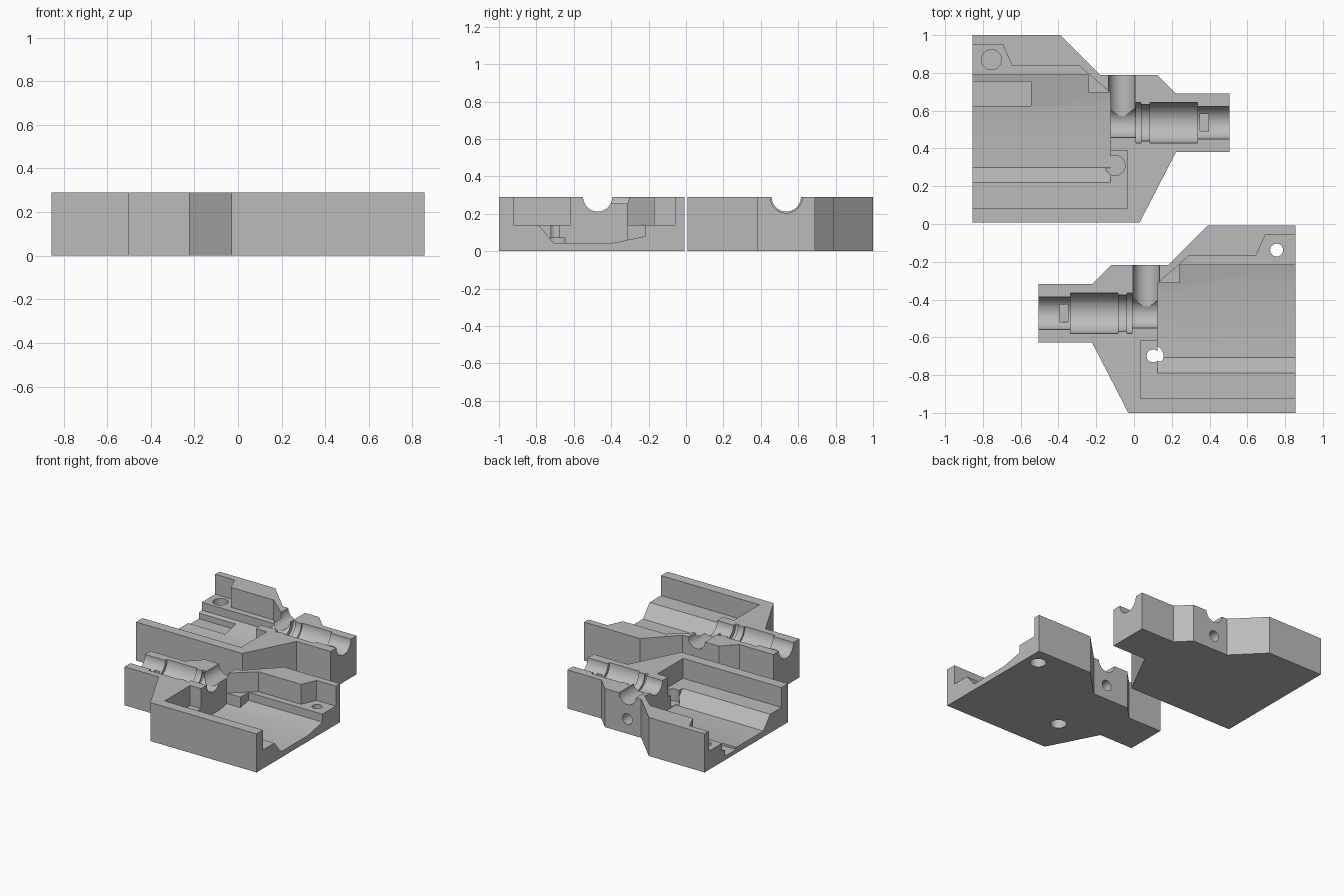
import bpy, bmesh, math
from mathutils import Matrix, Vector

if "Cube" in bpy.data.objects:
    bpy.data.objects.remove(bpy.data.objects["Cube"])

TOP = 0.29      # height of each half, also the level of the channel axes
LEDGE = 0.14
AXIS_Y = 0.536

grey = bpy.data.materials.new("grey")
grey.diffuse_color = (0.5, 0.5, 0.5, 1)
grey.use_nodes = True
grey.node_tree.nodes["Principled BSDF"].inputs["Base Color"].default_value = grey.diffuse_color


def to_object(name, bm):
    bmesh.ops.recalc_face_normals(bm, faces=bm.faces)
    me = bpy.data.meshes.new(name)
    bm.to_mesh(me)
    bm.free()
    ob = bpy.data.objects.new(name, me)
    bpy.context.collection.objects.link(ob)
    return ob


def prism(name, points, a, b, axis="z"):
    """Extrude a 2D outline from a to b: (x, y) along z, or (y, z) along x."""
    bm = bmesh.new()
    place = (lambda p: (p[0], p[1], a)) if axis == "z" else (lambda p: (a, p[0], p[1]))
    face = bm.faces.new([bm.verts.new(place(p)) for p in points])
    new = bmesh.ops.extrude_face_region(bm, geom=[face])["geom"]
    step = Vector((0, 0, b - a)) if axis == "z" else Vector((b - a, 0, 0))
    bmesh.ops.translate(bm, verts=[v for v in new if isinstance(v, bmesh.types.BMVert)], vec=step)
    return to_object(name, bm)


def box(name, x0, x1, y0, y1, z0, z1):
    return prism(name, [(x0, y0), (x1, y0), (x1, y1), (x0, y1)], z0, z1)


def rod(name, start, end, r):
    start, end = Vector(start), Vector(end)
    d = end - start
    bm = bmesh.new()
    m = Matrix.Translation((start + end) / 2) @ d.to_track_quat("Z", "Y").to_matrix().to_4x4()
    bmesh.ops.create_cone(bm, cap_ends=True, segments=48, radius1=r, radius2=r,
                          depth=d.length, matrix=m)
    return to_object(name, bm)


def cut(ob, cutter):
    bpy.context.view_layer.objects.active = ob
    mod = ob.modifiers.new("cut", "BOOLEAN")
    mod.operation = "DIFFERENCE"
    mod.solver = "EXACT"
    mod.object = cutter
    bpy.ops.object.modifier_apply(modifier=mod.name)
    bpy.data.objects.remove(cutter)


def housing_half(name):
    # outer block
    half = prism(name, [(-0.855, 0.008), (0.03, 0.008), (0.222, 0.38), (0.505, 0.38),
                        (0.505, 0.69), (0.222, 0.69), (0.122, 0.79), (-0.18, 0.79),
                        (-0.39, 1.0), (-0.855, 1.0)], 0, TOP)
    # stepped ledge
    cut(half, prism("ledge", [(-0.95, 0.085), (-0.035, 0.085), (-0.035, 0.39), (-0.125, 0.39),
                              (-0.125, 0.695), (-0.29, 0.838), (-0.645, 0.838),
                              (-0.695, 0.95), (-0.95, 0.95)], LEDGE, 0.4))
    # deep pocket with sloped floor, leaving a corner support block
    pocket = prism("pocket", [(0.22, 0.2), (0.22, LEDGE), (0.30, 0.045), (0.62, 0.045),
                              (0.79, 0.08), (0.79, 0.2)], -0.95, -0.125, "x")
    cut(pocket, box("corner", -0.24, 0, 0.695, 0.9, 0, 0.3))
    cut(half, pocket)
    # stepped round channel through the neck
    for x0, x1, r in [(-0.2, 0.02, 0.078), (0.01, 0.036, 0.108), (0.03, 0.09, 0.096),
                      (0.085, 0.335, 0.108), (0.33, 0.6, 0.086)]:
        cut(half, rod("channel", (x0, AXIS_Y, TOP), (x1, AXIS_Y, TOP), r))
    # small catch recess in the neck channel
    cut(half, box("catch", 0.35, 0.395, 0.49, 0.583, 0.195, 0.4))
    # side channel and screw hole below it
    cut(half, rod("side", (-0.065, AXIS_Y, TOP), (-0.065, 0.9, TOP), 0.07))
    cut(half, rod("side_screw", (-0.065, 0.64, 0.11), (-0.065, 0.9, 0.11), 0.04))
    return half


BOLTS = [(-0.755, 0.87), (-0.1, 0.31)]

# back half: blind bolt sockets and a slot in the floor
back = housing_half("back_housing_half")
for x, y in BOLTS:
    cut(back, rod("socket", (x, y, 0.05), (x, y, 0.2 if y > 0.5 else 0.18), 0.053))
cut(back, box("slot", -0.95, -0.545, 0.625, 0.755, 0.03, 0.12))

# front half: through bolts with counterbores from below, mirrored
front = housing_half("front_housing_half")
for x, y in BOLTS:
    cut(front, rod("bolt", (x, y, -0.1), (x, y, 0.18), 0.034))
    cut(front, rod("counterbore", (x, y, -0.1), (x, y, 0.07), 0.056))
front.data.transform(Matrix.Translation((0, -1.008, 0)) @ Matrix.Scale(-1, 4, (1, 0, 0)))
front.data.flip_normals()

for ob in (back, front):
    ob.data.materials.clear()
    ob.data.materials.append(grey)
    bpy.ops.object.select_all(action="DESELECT")
    ob.select_set(True)
    bpy.context.view_layer.objects.active = ob
    bpy.ops.object.shade_smooth_by_angle(angle=math.radians(25))
